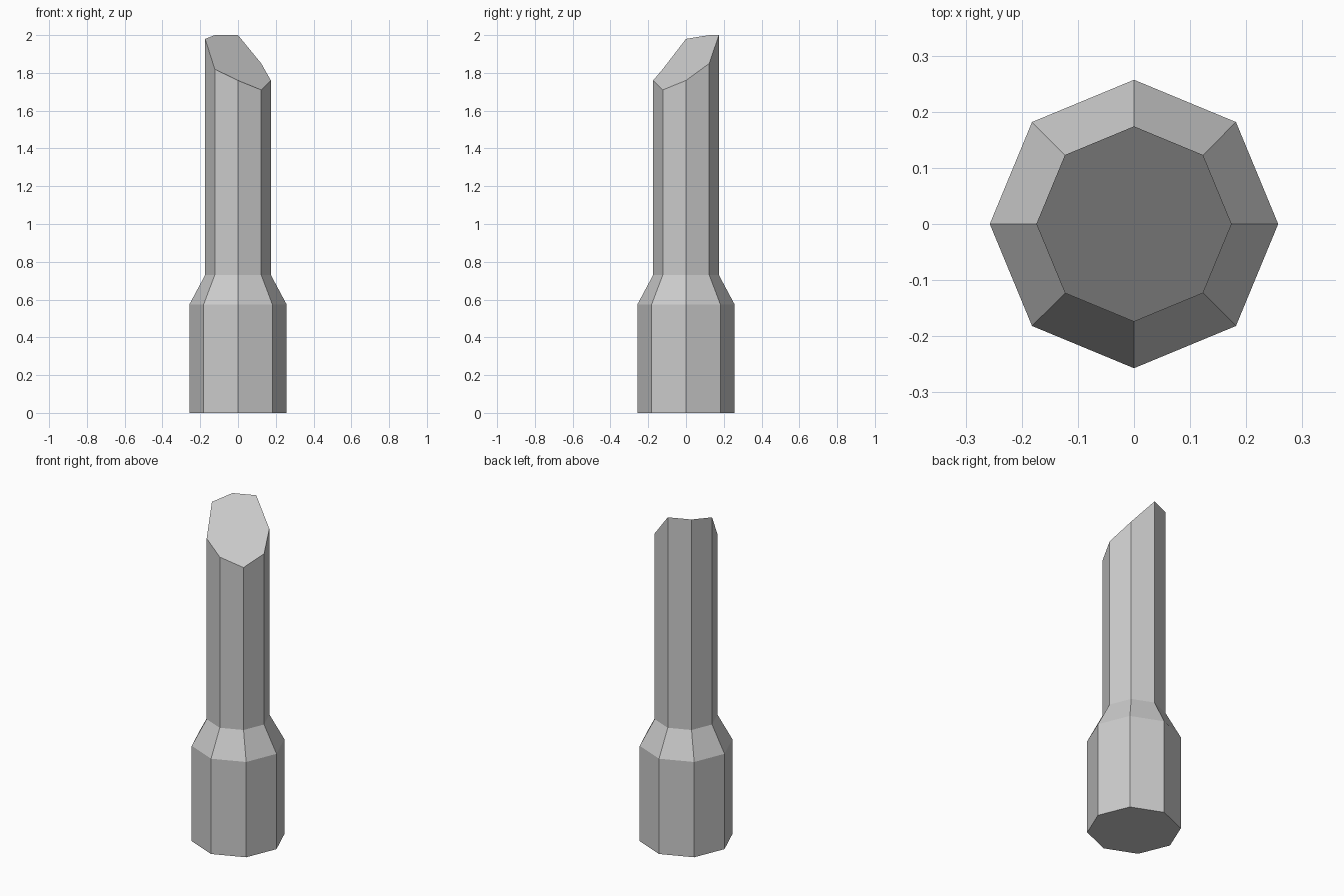
import bpy, bmesh
from math import cos, sin, pi

if "Cube" in bpy.data.objects:
    bpy.data.objects.remove(bpy.data.objects["Cube"])

SIDES = 8
bm = bmesh.new()


def ring(radius, heights):
    """Octagonal loop of vertices with one height per corner."""
    return [bm.verts.new((radius * cos(2 * pi * i / SIDES),
                          radius * sin(2 * pi * i / SIDES), h))
            for i, h in enumerate(heights)]


# Wide base, tapered shoulder, slim shaft with an uneven slanted tip
tip_heights = [1.76, 1.85, 2.0, 2.0, 1.98, 1.82, 1.76, 1.71]
rings = [
    ring(0.257, [0.0] * SIDES),
    ring(0.257, [0.575] * SIDES),
    ring(0.174, [0.73] * SIDES),
    ring(0.174, tip_heights),
]

# Side walls
for low, high in zip(rings, rings[1:]):
    for i in range(SIDES):
        j = (i + 1) % SIDES
        bm.faces.new((low[i], low[j], high[j], high[i]))

# Bottom and slanted cut face
bm.faces.new(rings[0][::-1])
bm.faces.new(rings[-1])
bm.normal_update()

mesh = bpy.data.meshes.new("slanted_post")
bm.to_mesh(mesh)
bm.free()
bpy.context.collection.objects.link(bpy.data.objects.new("slanted_post", mesh))
